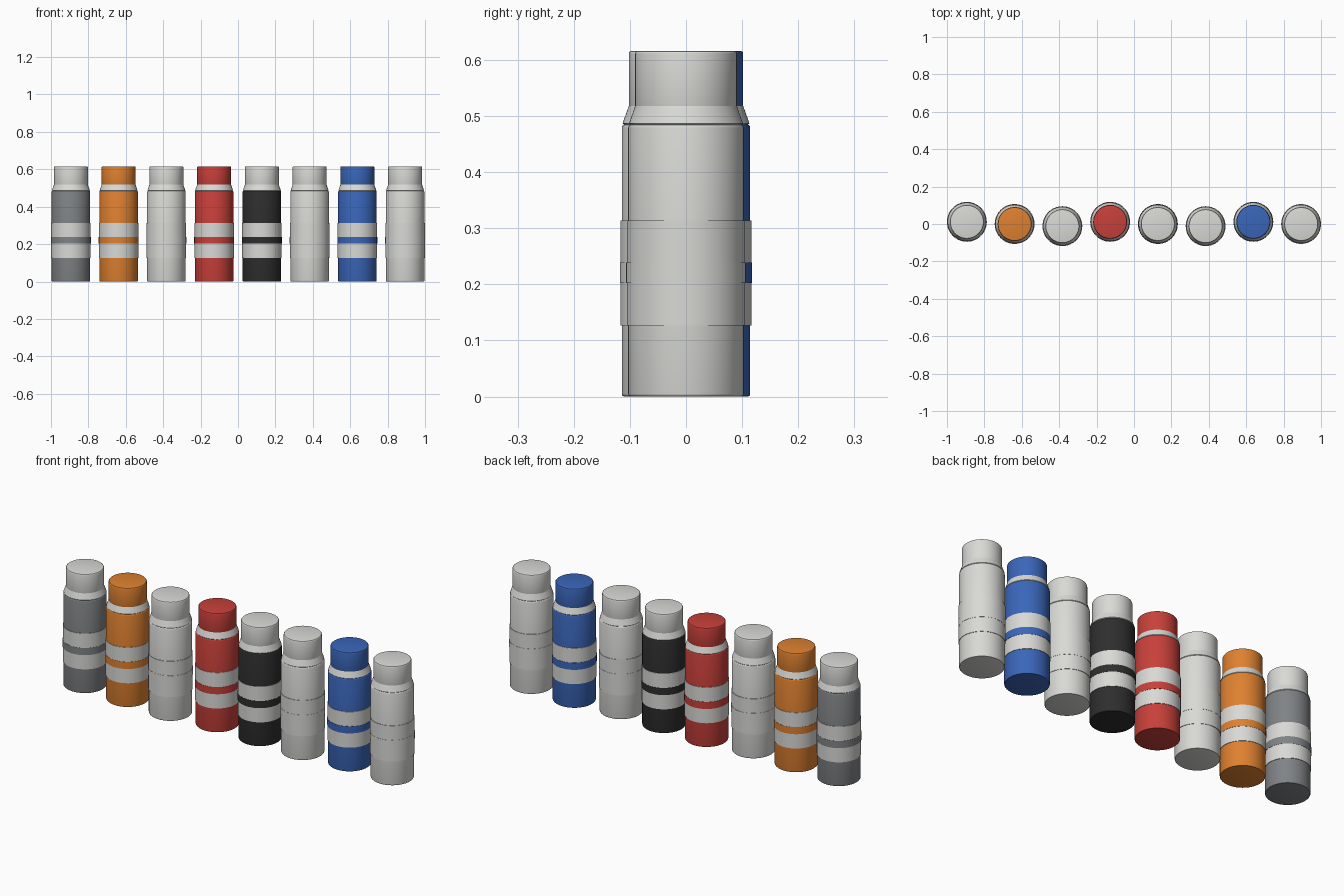
import bpy, bmesh, math

if "Cube" in bpy.data.objects:
    bpy.data.objects.remove(bpy.data.objects["Cube"])

SEGMENTS = 64


def material(name, srgb):
    m = bpy.data.materials.new(name)
    lin = [((c / 255 + 0.055) / 1.055) ** 2.4 for c in srgb]
    m.diffuse_color = (*lin, 1.0)
    m.use_nodes = True
    m.node_tree.nodes["Principled BSDF"].inputs["Base Color"].default_value = m.diffuse_color
    return m


white = material("off_white", (217, 217, 214))
grey = material("dark_grey", (128, 131, 134))
orange = material("orange", (223, 129, 48))
red = material("red", (200, 64, 58))
black = material("black", (46, 46, 46))
blue = material("blue", (58, 102, 186))


def lathe(name, profile, location, mat, closed=False):
    """Spin (radius, z) points about z; open profiles get flat end caps."""
    bm = bmesh.new()
    rings = []
    for r, z in profile:
        rings.append([bm.verts.new((r * math.cos(2 * math.pi * i / SEGMENTS),
                                    r * math.sin(2 * math.pi * i / SEGMENTS), z))
                      for i in range(SEGMENTS)])
    pairs = list(zip(rings, rings[1:]))
    if closed:
        pairs.append((rings[-1], rings[0]))
    else:
        bm.faces.new(rings[0][::-1])
        bm.faces.new(rings[-1])
    for a, b in pairs:
        for i in range(SEGMENTS):
            j = (i + 1) % SEGMENTS
            bm.faces.new((a[i], a[j], b[j], b[i]))
    bmesh.ops.recalc_face_normals(bm, faces=bm.faces)
    mesh = bpy.data.meshes.new(name)
    bm.to_mesh(mesh)
    bm.free()
    mesh.materials.append(mat)
    ob = bpy.data.objects.new(name, mesh)
    ob.location = location
    bpy.context.collection.objects.link(ob)
    bpy.ops.object.select_all(action='DESELECT')
    ob.select_set(True)
    bpy.context.view_layer.objects.active = ob
    bpy.ops.object.shade_smooth_by_angle(angle=math.radians(30))
    return ob


def rounded(r, z0, z1, b0, b1):
    """Cylinder profile with rounded bottom and top rims."""
    pts = []
    for k in range(4):
        a = math.pi / 6 * k
        pts.append((r - b0 + b0 * math.sin(a), z0 + b0 - b0 * math.cos(a)))
    for k in range(4):
        a = math.pi / 6 * k
        pts.append((r - b1 + b1 * math.cos(a), z1 - b1 + b1 * math.sin(a)))
    return pts


def band(name, r, z0, z1, loc, mat):
    lathe(name, [(0.101, z0), (r, z0), (r, z1), (0.101, z1)], loc, mat, closed=True)


# Body colour and cap colour of each bottle, left to right
bottles = [(grey, white), (orange, orange), (white, white), (red, red),
           (black, white), (white, white), (blue, blue), (white, white)]

for n, (body, cap) in enumerate(bottles):
    loc = (-0.8935 + n * 1.787 / 7, (0.0115, 0.0, -0.0115)[n % 3], 0.0)
    lathe(f"body_{n + 1}", rounded(0.103, 0.0, 0.485, 0.005, 0.006), loc, body)
    # Sloped shoulder and cap
    lathe(f"shoulder_{n + 1}", [(0.098, 0.484), (0.1015, 0.487), (0.0905, 0.518)], loc, white)
    lathe(f"cap_{n + 1}", rounded(0.0905, 0.517, 0.616, 0.0005, 0.005), loc, cap)
    # Two pale bands around a thin stripe in the body colour
    band(f"lower_band_{n + 1}", 0.1055, 0.127, 0.202, loc, white)
    band(f"stripe_{n + 1}", 0.1065, 0.202, 0.239, loc, body)
    band(f"upper_band_{n + 1}", 0.1055, 0.239, 0.314, loc, white)
